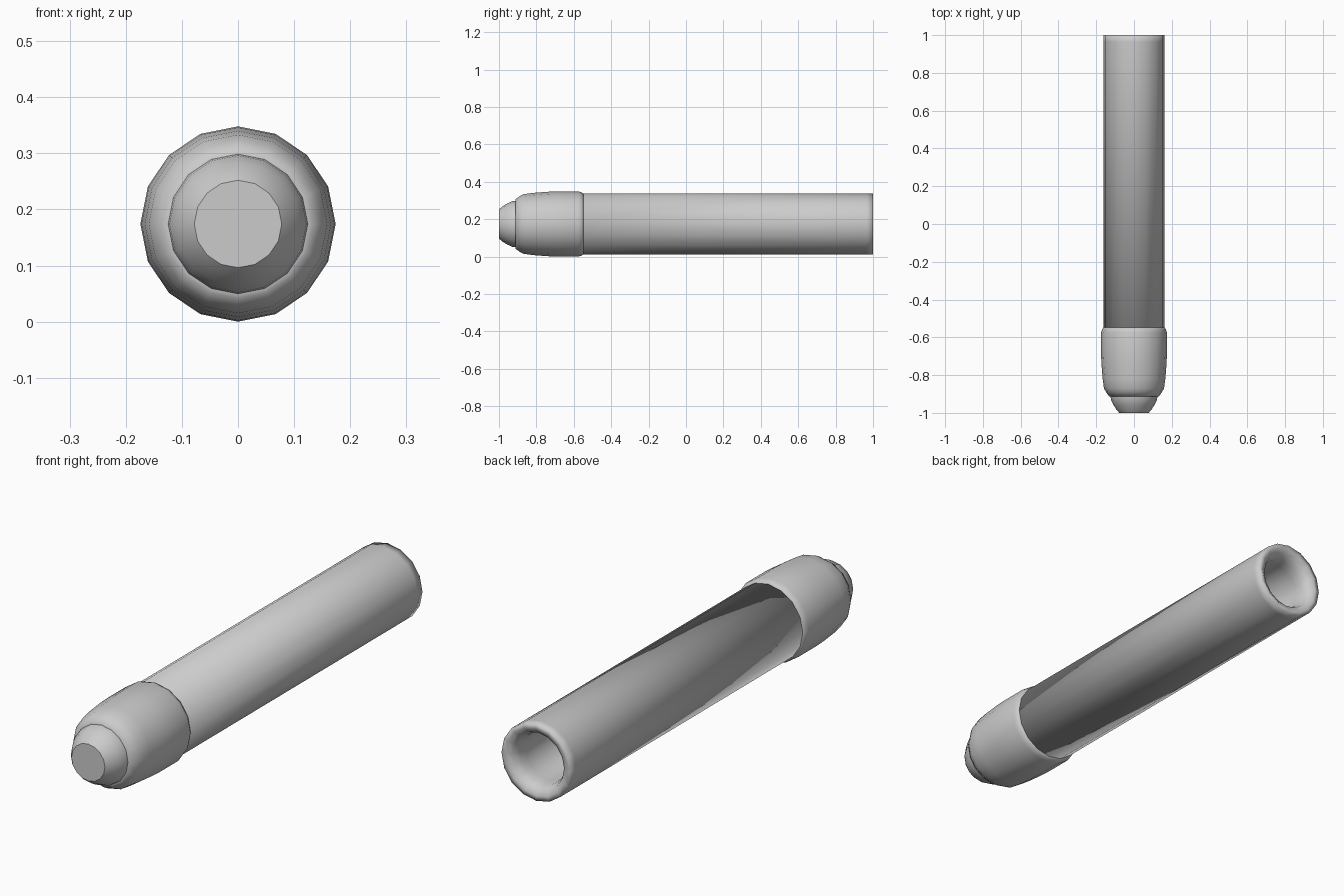
import bpy, bmesh, math

if "Cube" in bpy.data.objects:
    bpy.data.objects.remove(bpy.data.objects["Cube"])

SIDES = 16
CZ = 0.174  # height of the long axis


def lathe(name, profile, angle):
    """Spin (radius, y) points around the y axis; radius 0 makes a pole."""
    bm = bmesh.new()
    rings = []
    for r, y in profile:
        if r == 0:
            rings.append([bm.verts.new((0, y, CZ))] * SIDES)
        else:
            rings.append([bm.verts.new((r * math.sin(2 * math.pi * i / SIDES), y,
                                        CZ + r * math.cos(2 * math.pi * i / SIDES)))
                          for i in range(SIDES)])
    for a, b in zip(rings, rings[1:]):
        for i in range(SIDES):
            j = (i + 1) % SIDES
            bm.faces.new(list(dict.fromkeys((a[i], a[j], b[j], b[i]))))
    bmesh.ops.recalc_face_normals(bm, faces=bm.faces)
    mesh = bpy.data.meshes.new(name)
    bm.to_mesh(mesh)
    bm.free()
    ob = bpy.data.objects.new(name, mesh)
    bpy.context.collection.objects.link(ob)
    bpy.ops.object.select_all(action='DESELECT')
    ob.select_set(True)
    bpy.context.view_layer.objects.active = ob
    bpy.ops.object.shade_smooth_by_angle(angle=math.radians(angle))
    return ob


# Blunt nose with a flat front disc
lathe("nose_tip", [(0, -1.0), (0.078, -1.0), (0.093, -0.983), (0.11, -0.955),
                   (0.122, -0.93), (0.126, -0.90), (0.126, -0.84), (0, -0.84)], 40)

# Swollen sleeve behind the nose
lathe("front_sleeve", [(0.118, -0.86), (0.121, -0.912), (0.132, -0.912), (0.148, -0.89),
                       (0.159, -0.87), (0.166, -0.82), (0.172, -0.745), (0.174, -0.70),
                       (0.174, -0.575), (0.170, -0.56), (0.162, -0.548), (0.12, -0.548),
                       (0.118, -0.86)], 60)

# Long hollow body with a rounded-in rear rim and a deep bore
lathe("body_tube", [(0, -0.60), (0.162, -0.60), (0.162, 0.965), (0.162, 1.0), (0.142, 1.0),
                    (0.12, 0.985), (0.108, 0.955), (0.106, 0.92), (0.106, -0.50),
                    (0, -0.50)], 95)
